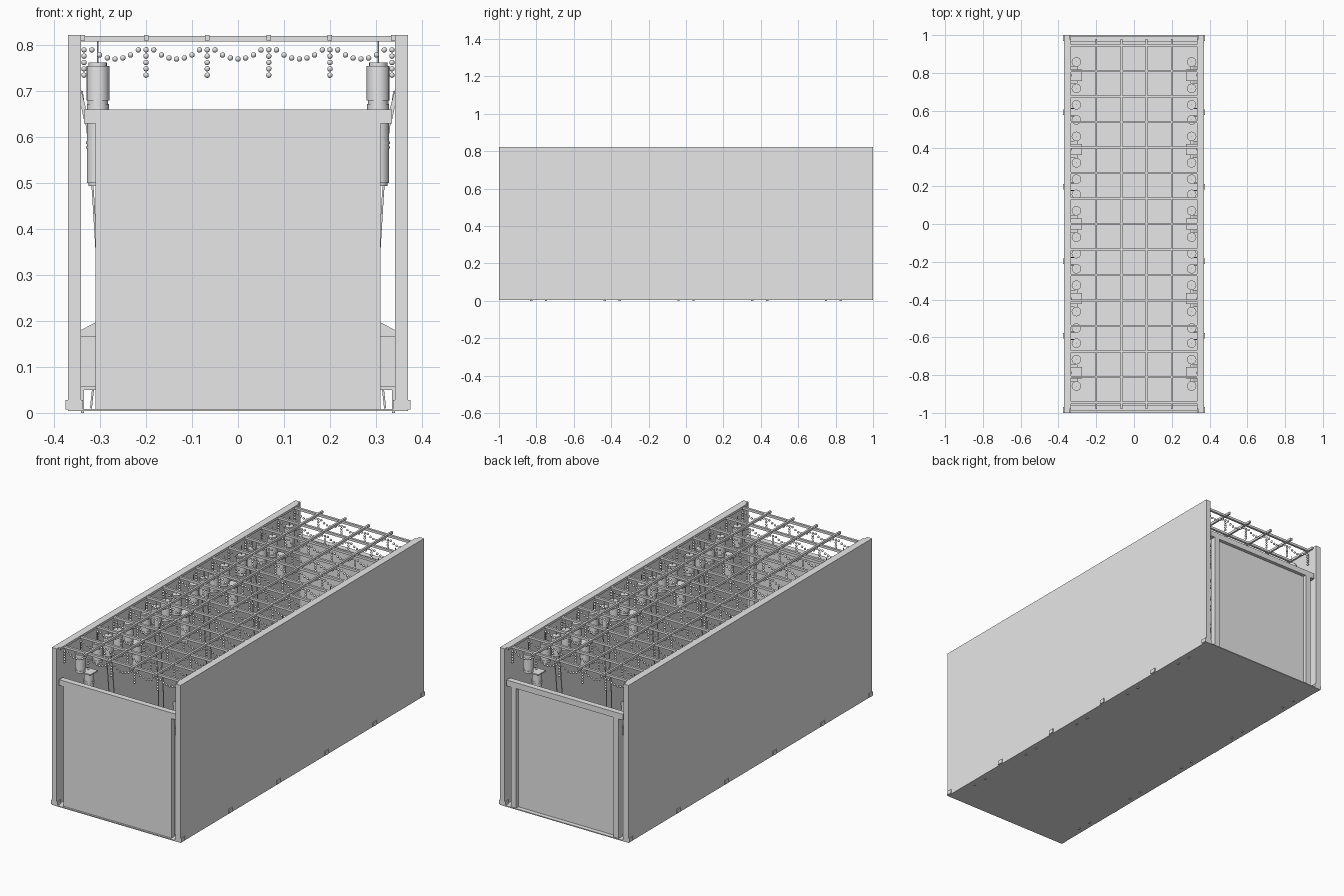
import bpy, bmesh, math
from mathutils import Vector, Matrix

cube = bpy.data.objects.get("Cube")
if cube:
    bpy.data.objects.remove(cube, do_unlink=True)

grey = bpy.data.materials.new("plain_grey")
grey.use_nodes = True
tone = (0.8, 0.8, 0.8, 1)
grey.diffuse_color = tone
grey.node_tree.nodes["Principled BSDF"].inputs["Base Color"].default_value = tone


def finish(name, bm, smooth=False):
    mesh = bpy.data.meshes.new(name)
    bm.to_mesh(mesh)
    bm.free()
    mesh.materials.append(grey)
    ob = bpy.data.objects.new(name, mesh)
    bpy.context.collection.objects.link(ob)
    if smooth:
        for o in bpy.context.selected_objects:
            o.select_set(False)
        ob.select_set(True)
        bpy.context.view_layer.objects.active = ob
        bpy.ops.object.shade_smooth_by_angle()
    return ob


def box(bm, lo, hi):
    lo, hi = Vector(lo), Vector(hi)
    mat = Matrix.Translation((lo + hi) / 2) @ Matrix.Diagonal((*(hi - lo), 1))
    bmesh.ops.create_cube(bm, size=1, matrix=mat)


def tube(bm, x, y, z0, z1, r0, r1=None, sides=16):
    bmesh.ops.create_cone(bm, cap_ends=True, segments=sides, radius1=r0,
                          radius2=r0 if r1 is None else r1, depth=z1 - z0,
                          matrix=Matrix.Translation((x, y, (z0 + z1) / 2)))


def prism(bm, profile, y0, y1):
    # Extrude an (x, z) outline along y
    face = bm.faces.new([bm.verts.new((x, y0, z)) for x, z in profile])
    new = bmesh.ops.extrude_face_region(bm, geom=[face])["geom"]
    bmesh.ops.translate(bm, vec=(0, y1 - y0, 0),
                        verts=[v for v in new if isinstance(v, bmesh.types.BMVert)])
    bmesh.ops.recalc_face_normals(bm, faces=bm.faces)


def mirror_x(ob):
    ob.modifiers.new("both_sides", "MIRROR").use_axis[0] = True
    return ob


POSTS = [-0.985 + 0.394 * i for i in range(6)]
BAYS = [0.394 * i for i in range(-2, 3)]
RAILS = [-0.2, -0.067, 0.067, 0.2]

# Floor
bm = bmesh.new()
box(bm, (-0.37, -1, 0.004), (0.37, 1, 0.009))
finish("floor", bm)

# Long side walls
bm = bmesh.new()
box(bm, (0.342, -1, 0.009), (0.37, 1, 0.822))
mirror_x(finish("side_wall", bm))

# Post base blocks poking through the walls
bm = bmesh.new()
for y in POSTS:
    box(bm, (0.337, y - 0.015, 0.007), (0.375, y + 0.015, 0.028))
mirror_x(finish("post_bases", bm))

# End doorways: flat outside leaf, with a frame on the rear side
for name, y in (("front_door", -0.99), ("back_door", 0.965)):
    bm = bmesh.new()
    box(bm, (-0.31, y, 0.007), (0.31, y + 0.012, 0.645))
    box(bm, (-0.335, y, 0.63), (0.335, y + 0.03, 0.66))
    for s in (-1, 1):
        box(bm, (s * 0.295 - 0.015, y, 0.007), (s * 0.295 + 0.015, y + 0.03, 0.63))
    finish(name, bm)

# Wall pedestals with mouldings and sloping caps
bm = bmesh.new()
for y in BAYS:
    box(bm, (0.305, y - 0.04, 0.055), (0.342, y + 0.04, 0.17))
    for z in (0.05, 0.165):
        box(bm, (0.3, y - 0.045, z), (0.342, y + 0.045, z + 0.009))
    prism(bm, [(0.342, 0.174), (0.342, 0.18), (0.31, 0.197), (0.3, 0.197), (0.3, 0.174)],
          y - 0.045, y + 0.045)
    for d in (-0.04, 0.04):
        box(bm, (0.335, y + d - 0.006, 0), (0.342, y + d + 0.006, 0.05))
mirror_x(finish("wall_pedestals", bm))

# Ceiling lattice
bm = bmesh.new()
for x in RAILS + [-0.338, 0.338]:
    box(bm, (x - 0.005, -0.98, 0.81), (x + 0.005, 0.98, 0.822))
for i in range(-7, 8):
    box(bm, (-0.345, i * 0.135 - 0.006, 0.808), (0.345, i * 0.135 + 0.006, 0.82))
finish("ceiling_lattice", bm)

# Bead garlands under every cross bar
bm = bmesh.new()


def bead(x, z):
    bmesh.ops.create_icosphere(bm, subdivisions=2, radius=0.006,
                               matrix=Matrix.Translation((x, 0, z)))


stops = [-0.335] + RAILS + [0.335]
for x in stops:
    for k in range(5):
        bead(x, 0.79 - 0.0138 * k)
for a, b in zip(stops, stops[1:]):
    for k in range(1, 8):
        t = k / 8
        bead(a + (b - a) * t, 0.77 + 0.022 * abs(2 * t - 1) ** 2 * 1.6)
garland = finish("bead_garlands", bm, True)
garland.location.y = -7 * 0.135
arr = garland.modifiers.new("rows", "ARRAY")
arr.count = 15
arr.use_relative_offset = False
arr.use_constant_offset = True
arr.constant_offset_displace = (0, 0.135, 0)

# Hanging round lanterns
bm = bmesh.new()
spots = [y + d for y in BAYS for d in (-0.07, 0.07)]
spots += [y + d for y in POSTS[1:-1] for d in (-0.04, 0.04)]
for y in spots:
    tube(bm, 0.305, y, 0.68, 0.755, 0.025)
    tube(bm, 0.305, y, 0.755, 0.762, 0.02)
    tube(bm, 0.305, y, 0.672, 0.68, 0.022)
    tube(bm, 0.305, y, 0.66, 0.672, 0.024)
    tube(bm, 0.305, y, 0.762, 0.81, 0.0015, sides=6)
mirror_x(finish("round_lanterns", bm, True))

# Lower wall lanterns on the bays
bm = bmesh.new()
for y in BAYS:
    tube(bm, 0.305, y, 0.5, 0.63, 0.024)
    tube(bm, 0.305, y, 0.494, 0.5, 0.02)
    for z in (0.575, 0.585):
        tube(bm, 0.305, y, z, z + 0.005, 0.0255)
    box(bm, (0.275, y - 0.03, 0.63), (0.335, y + 0.03, 0.636))
    # Slanted wall bracket
    prism(bm, [(0.342, 0.67), (0.342, 0.705), (0.33, 0.66), (0.33, 0.636), (0.335, 0.636)],
          y - 0.006, y + 0.006)
mirror_x(finish("wall_lanterns", bm, True))

# Bowed ribs along the walls
curve = bpy.data.curves.new("bowed_ribs", "CURVE")
curve.dimensions = "3D"
curve.bevel_depth = 0.0025
curve.bevel_resolution = 1
curve.resolution_u = 4
path = [(0.34, 0.7), (0.326, 0.6), (0.312, 0.42), (0.305, 0.25), (0.311, 0.1), (0.32, 0.01)]
for y in POSTS[1:-1]:
    for d in (-0.02, 0.02):
        spline = curve.splines.new("BEZIER")
        spline.bezier_points.add(len(path) - 1)
        for point, (x, z) in zip(spline.bezier_points, path):
            point.co = (x, y + d, z)
            point.handle_left_type = point.handle_right_type = "AUTO"
curve.materials.append(grey)
ribs = bpy.data.objects.new("bowed_ribs", curve)
bpy.context.collection.objects.link(ribs)
mirror_x(ribs)
